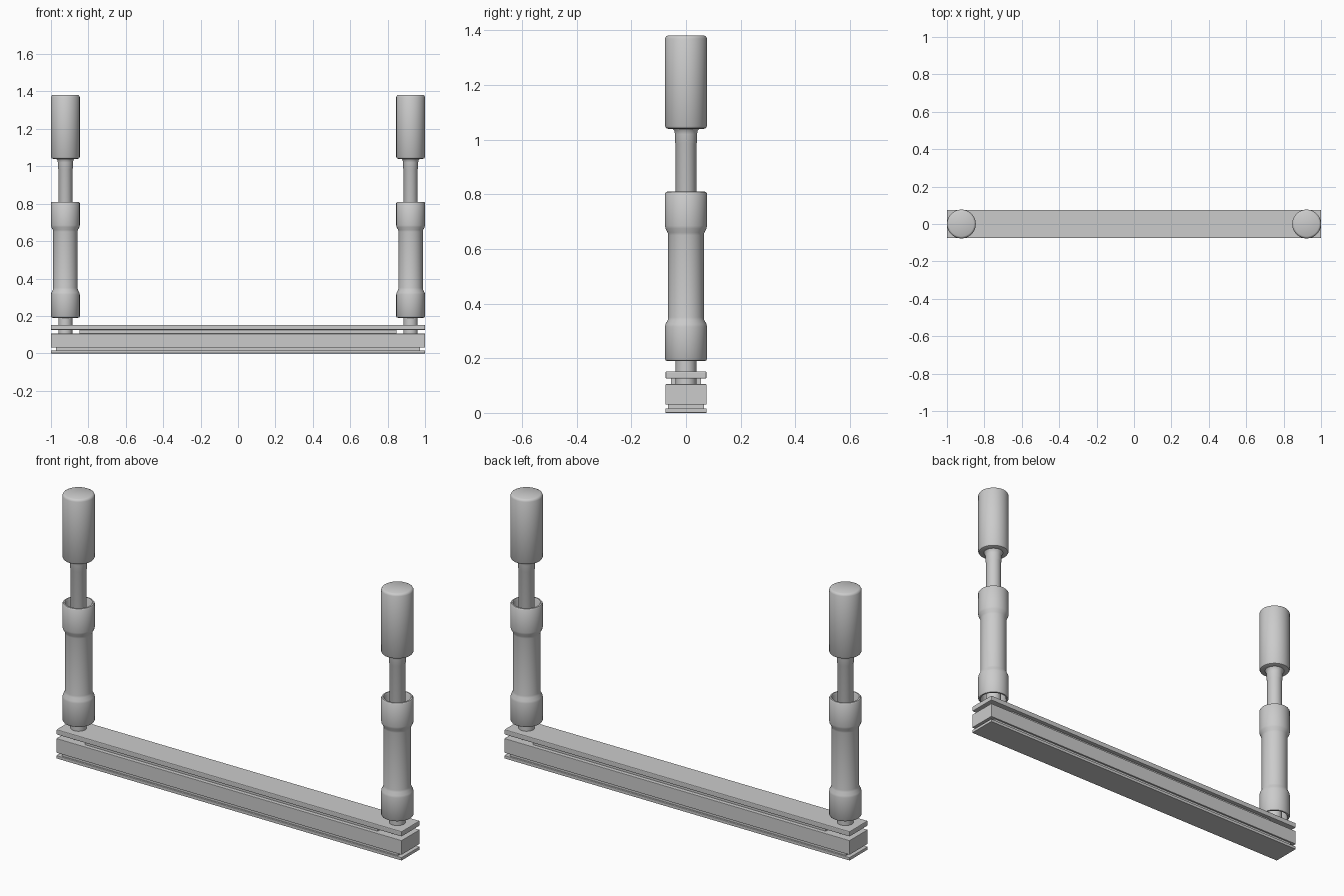
import bpy, bmesh, math

if "Cube" in bpy.data.objects:
    bpy.data.objects.remove(bpy.data.objects["Cube"])

POST_X = 0.923


def smooth(obj, angle=35):
    bpy.ops.object.select_all(action='DESELECT')
    obj.select_set(True)
    bpy.context.view_layer.objects.active = obj
    bpy.ops.object.shade_smooth_by_angle(angle=math.radians(angle))


def add_object(name, bm):
    bmesh.ops.recalc_face_normals(bm, faces=bm.faces)
    mesh = bpy.data.meshes.new(name)
    bm.to_mesh(mesh)
    bm.free()
    obj = bpy.data.objects.new(name, mesh)
    bpy.context.collection.objects.link(obj)
    return obj


def box(name, hx, hy, z0, z1, bevel=0.0):
    bm = bmesh.new()
    bmesh.ops.create_cube(bm, size=1)
    for v in bm.verts:
        v.co = (v.co.x * 2 * hx, v.co.y * 2 * hy, z0 + (v.co.z + 0.5) * (z1 - z0))
    if bevel:
        bmesh.ops.bevel(bm, geom=bm.edges[:], offset=bevel, segments=2,
                        profile=0.5, affect='EDGES')
    return add_object(name, bm)


def lathe(name, profile, x, closed=False, steps=48):
    """Spin (radius, z) points about a vertical axis at x."""
    bm = bmesh.new()
    pts = [bm.verts.new((r, 0, z)) for r, z in profile]
    edges = [bm.edges.new(p) for p in zip(pts, pts[1:])]
    if closed:
        edges.append(bm.edges.new((pts[-1], pts[0])))
    bmesh.ops.spin(bm, geom=pts + edges, cent=(0, 0, 0), axis=(0, 0, 1),
                   angle=math.tau, steps=steps, use_duplicate=False)
    bmesh.ops.remove_doubles(bm, verts=bm.verts[:], dist=1e-5)
    obj = add_object(name, bm)
    obj.location.x = x
    smooth(obj)
    return obj


# Layered base: floor strip, recess, main bar, recess, top plate
box("floor_strip", 1.0, 0.075, 0.0, 0.016, 0.002)
box("floor_recess", 0.973, 0.066, 0.012, 0.034)
box("main_bar", 1.0, 0.075, 0.03, 0.105, 0.002)
box("plate_spacer", 0.847, 0.054, 0.1, 0.13)
box("top_plate", 1.0, 0.075, 0.125, 0.152, 0.004)

# Profiles as (radius, z)
ROD = [(0, 0.09), (0.038, 0.09), (0.038, 0.985), (0.040, 0.99), (0.040, 1.02),
       (0.043, 1.033), (0.05, 1.042), (0, 1.042)]
SLEEVE = [(0.066, 0.19), (0.073, 0.191), (0.077, 0.197), (0.077, 0.315),
          (0.075, 0.325), (0.067, 0.34), (0.065, 0.35), (0.065, 0.65),
          (0.067, 0.66), (0.075, 0.675), (0.077, 0.685), (0.077, 0.803),
          (0.073, 0.809), (0.066, 0.81), (0.062, 0.803), (0.062, 0.685),
          (0.052, 0.65), (0.052, 0.35), (0.062, 0.315), (0.062, 0.197)]
GRIP = [(0, 1.04), (0.066, 1.04), (0.073, 1.043), (0.077, 1.05), (0.077, 1.37),
        (0.073, 1.378), (0.066, 1.382), (0, 1.382)]

# Two identical uprights
for side, x in (("left", -POST_X), ("right", POST_X)):
    lathe(f"{side}_rod", ROD, x)
    lathe(f"{side}_sleeve", SLEEVE, x, closed=True)
    # Inner bushing joining the rod to the sleeve
    lathe(f"{side}_bushing", [(0.036, 0.35), (0.054, 0.35), (0.054, 0.65), (0.036, 0.65)],
          x, closed=True)
    lathe(f"{side}_grip", GRIP, x)
